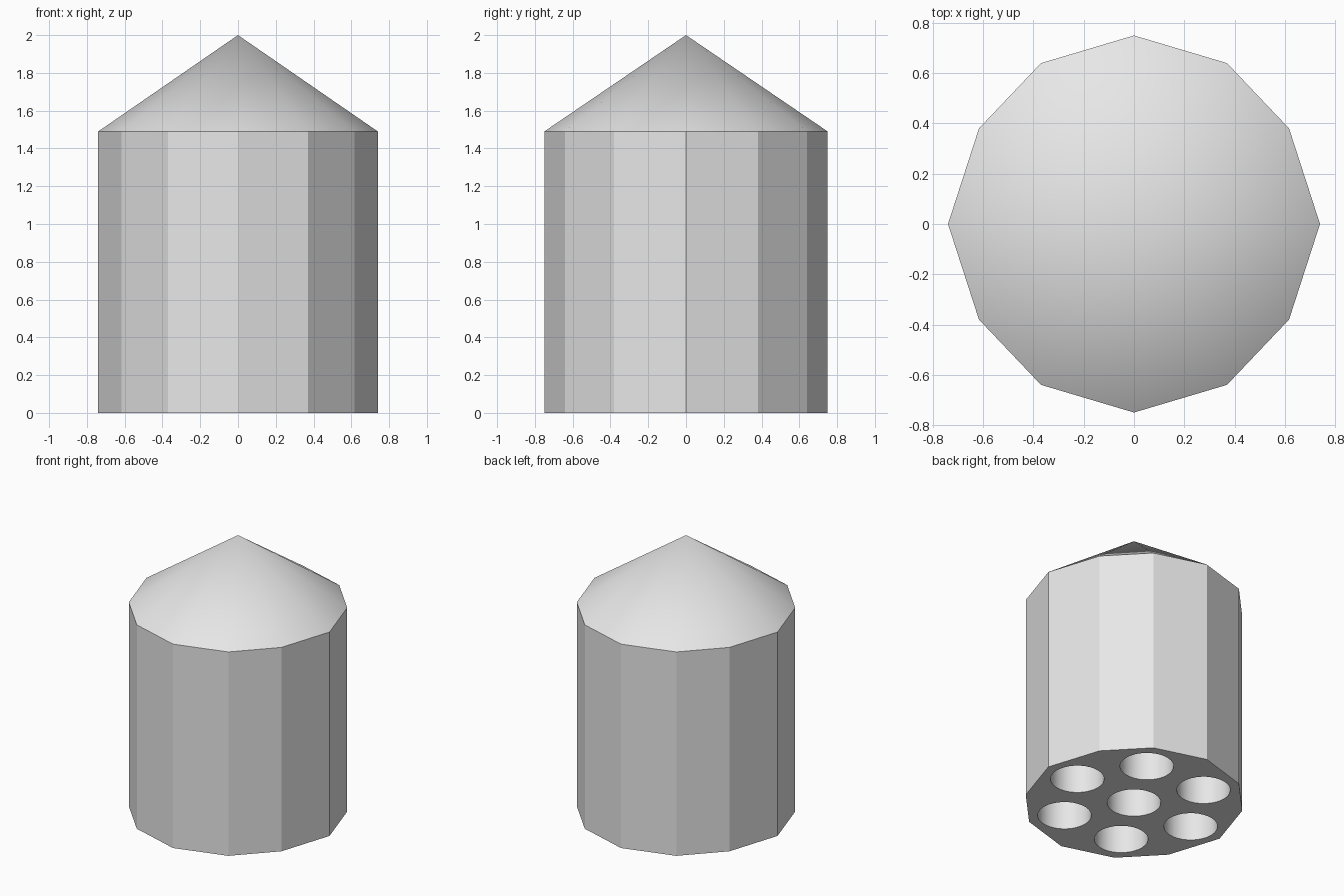
import bpy
import bmesh
from math import sin, cos, pi

cube = bpy.data.objects.get("Cube")
if cube:
    bpy.data.objects.remove(cube, do_unlink=True)

EAVES, APEX = 1.49, 2.0
HOLE_RADIUS, HOLE_RING = 0.178, 0.49

grey = bpy.data.materials.new("light_grey")
grey.use_nodes = True
grey.diffuse_color = (0.8, 0.8, 0.8, 1)
grey.node_tree.nodes["Principled BSDF"].inputs["Base Color"].default_value = (0.8, 0.8, 0.8, 1)


def finish(bm, name):
    bmesh.ops.recalc_face_normals(bm, faces=bm.faces)
    mesh = bpy.data.meshes.new(name)
    bm.to_mesh(mesh)
    bm.free()
    mesh.materials.append(grey)
    obj = bpy.data.objects.new(name, mesh)
    bpy.context.collection.objects.link(obj)
    return obj


def ring(bm, points, z):
    verts = [bm.verts.new((x, y, z)) for x, y in points]
    edges = [bm.edges.new((v, verts[i - 1])) for i, v in enumerate(verts)]
    return verts, edges


def circle(cx, cy, radius, count=32):
    return [(cx + radius * cos(2 * pi * i / count), cy + radius * sin(2 * pi * i / count))
            for i in range(count)]


# Twelve-sided outline, mirrored from one quarter
quarter = [(0.74, 0), (0.617, 0.38), (0.37, 0.64), (0, 0.75)]
half = quarter + [(-x, y) for x, y in quarter[-2::-1]]
outline = half + [(x, -y) for x, y in half[-2:0:-1]]

# Body: pierced underside with outer walls and seven round bores drawn upward
bm = bmesh.new()
edges = ring(bm, outline, 0)[1]
centres = [(0, 0)] + circle(0, 0, HOLE_RING, 6)
for cx, cy in centres:
    edges += ring(bm, circle(cx, cy, HOLE_RADIUS), 0)[1]
bmesh.ops.triangle_fill(bm, edges=edges, use_beauty=True)
walls = bmesh.ops.extrude_edge_only(bm, edges=edges)["geom"]
for v in walls:
    if isinstance(v, bmesh.types.BMVert):
        v.co.z = EAVES
for face in bm.faces:
    # Bores are smooth, the outer facets and underside are flat
    c = face.calc_center_median()
    face.smooth = c.z > 0.1 and c.xy.length < HOLE_RING + HOLE_RADIUS + 0.005
finish(bm, "body")

# Roof: smooth-shaded cone on the same outline, with a flat base closing the bores
bm = bmesh.new()
verts, edges = ring(bm, outline, EAVES)
bm.faces.new(verts)
tip = bm.verts.new((0, 0, APEX))
for i, v in enumerate(verts):
    bm.faces.new((verts[i - 1], v, tip)).smooth = True
finish(bm, "roof")
